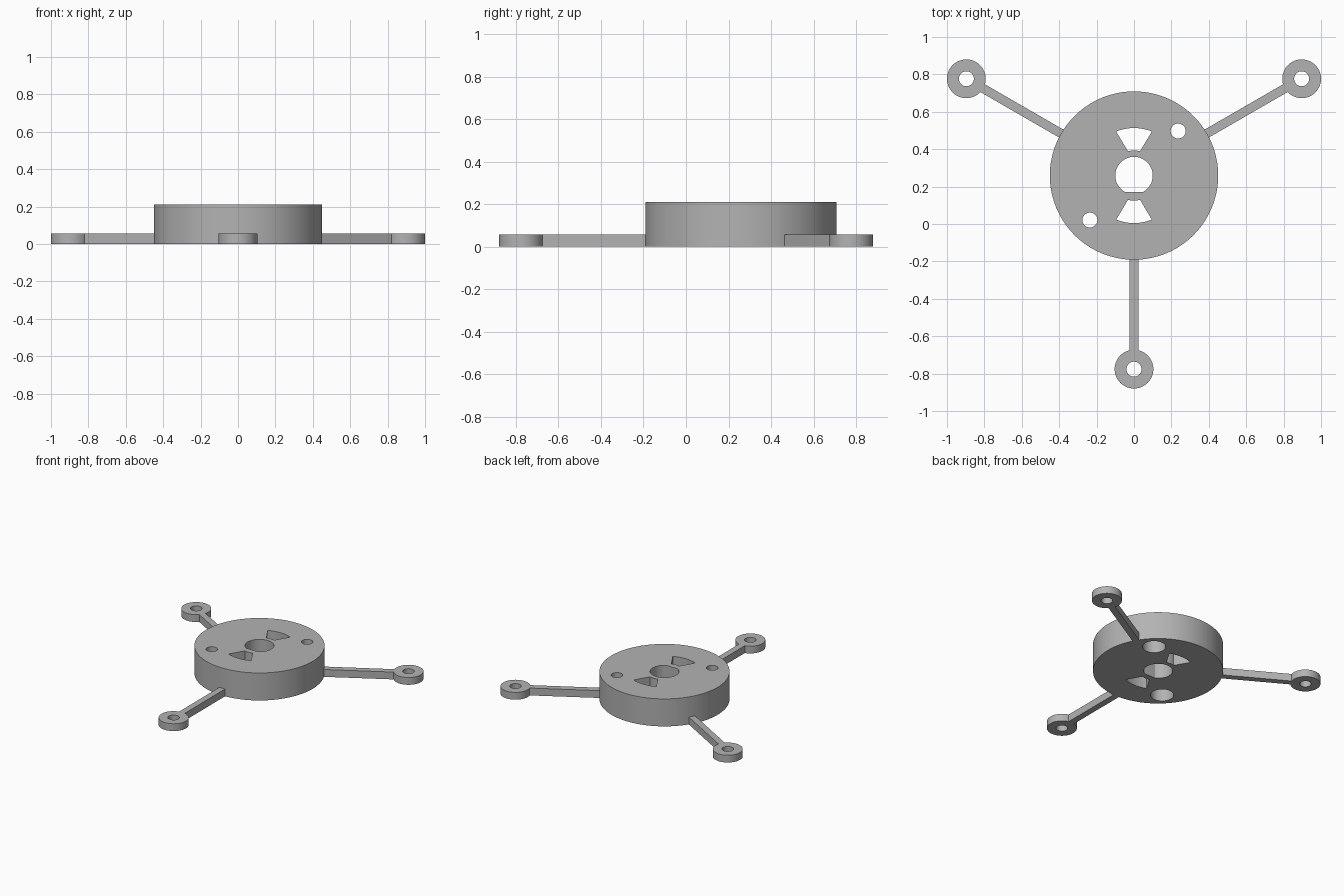
import bpy, bmesh
from math import sin, cos, pi, radians, asin, sqrt
from mathutils import Matrix, Vector

cube = bpy.data.objects.get("Cube")
if cube:
    bpy.data.objects.remove(cube)

HUB_Y, HUB_R, HUB_H = 0.259, 0.45, 0.21
REACH, EYE_R, HOLE_R, ARM_H, ARM_W = 1.035, 0.1035, 0.04, 0.056, 0.048

grey = bpy.data.materials.new("plain grey")
grey.use_nodes = True
colour = (0.45, 0.45, 0.45, 1)
grey.diffuse_color = colour
grey.node_tree.nodes["Principled BSDF"].inputs["Base Color"].default_value = colour


def arc(r, start, end, n, cx=0, cy=0):
    """Points on a circular arc, angles in radians."""
    return [(cx + r * cos(start + (end - start) * i / n),
             cy + r * sin(start + (end - start) * i / n)) for i in range(n + 1)]


def circle(r, cx=0, cy=0, n=96):
    return arc(r, 0, 2 * pi, n, cx, cy)[:-1]


def prism(name, outline, z0, z1):
    """Extrude a flat outline from z0 to z1."""
    bm = bmesh.new()
    face = bm.faces.new([bm.verts.new((x, y, z0)) for x, y in outline])
    top = bmesh.ops.extrude_face_region(bm, geom=[face])["geom"]
    bmesh.ops.translate(bm, vec=(0, 0, z1 - z0),
                        verts=[v for v in top if isinstance(v, bmesh.types.BMVert)])
    bmesh.ops.recalc_face_normals(bm, faces=bm.faces)
    mesh = bpy.data.meshes.new(name)
    bm.to_mesh(mesh)
    bm.free()
    mesh.materials.append(grey)
    obj = bpy.data.objects.new(name, mesh)
    bpy.context.collection.objects.link(obj)
    return obj


def activate(obj):
    bpy.ops.object.select_all(action='DESELECT')
    obj.select_set(True)
    bpy.context.view_layer.objects.active = obj


def cut(obj, outline, z0, z1):
    """Subtract an extruded outline and discard the cutter."""
    cutter = prism("cutter", outline, z0, z1)
    cutter.hide_render = True
    mod = obj.modifiers.new("cut", 'BOOLEAN')
    mod.operation, mod.solver, mod.object = 'DIFFERENCE', 'EXACT', cutter
    activate(obj)
    bpy.ops.object.modifier_apply(modifier=mod.name)
    bpy.data.objects.remove(cutter)


def finish(obj, matrix):
    obj.data.transform(matrix)
    activate(obj)
    bpy.ops.object.shade_smooth_by_angle(angle=radians(30))


# Hub with a D-shaped shaft hole
hub = prism("hub", circle(HUB_R, n=128), 0, HUB_H)
flat = asin(0.088 / 0.1)
cut(hub, arc(0.1, -flat, pi + flat, 64), -0.1, 0.4)

for side in (1, -1):
    # Fan-shaped window
    window = arc(0.254, radians(68), radians(112), 20) + arc(0.134, radians(104), radians(76), 10)
    cut(hub, [(x * side, y * side) for x, y in window], -0.1, 0.4)
    # Screw hole, wider from underneath
    x, y = 0.236 * side, 0.238 * side
    cut(hub, circle(HOLE_R, x, y, 48), -0.1, 0.4)
    cut(hub, circle(0.08, x, y, 64), -0.1, 0.15)
finish(hub, Matrix.Translation((0, HUB_Y, 0)))

# Three arms, each ending in a round mounting eye
half = ARM_W / 2
neck = asin(half / EYE_R)
root = sqrt(HUB_R ** 2 - half ** 2) - 0.001
for name, angle in (("front_arm", -90), ("back_left_arm", 30), ("back_right_arm", 150)):
    outline = [(root, half), (root, -half)] + arc(EYE_R, -pi + neck, pi - neck, 72, REACH)
    arm = prism(name, outline, 0, ARM_H)
    cut(arm, circle(HOLE_R, REACH, 0, 48), -0.1, 0.2)
    finish(arm, Matrix.Translation((0, HUB_Y, 0)) @ Matrix.Rotation(radians(angle), 4, 'Z'))
